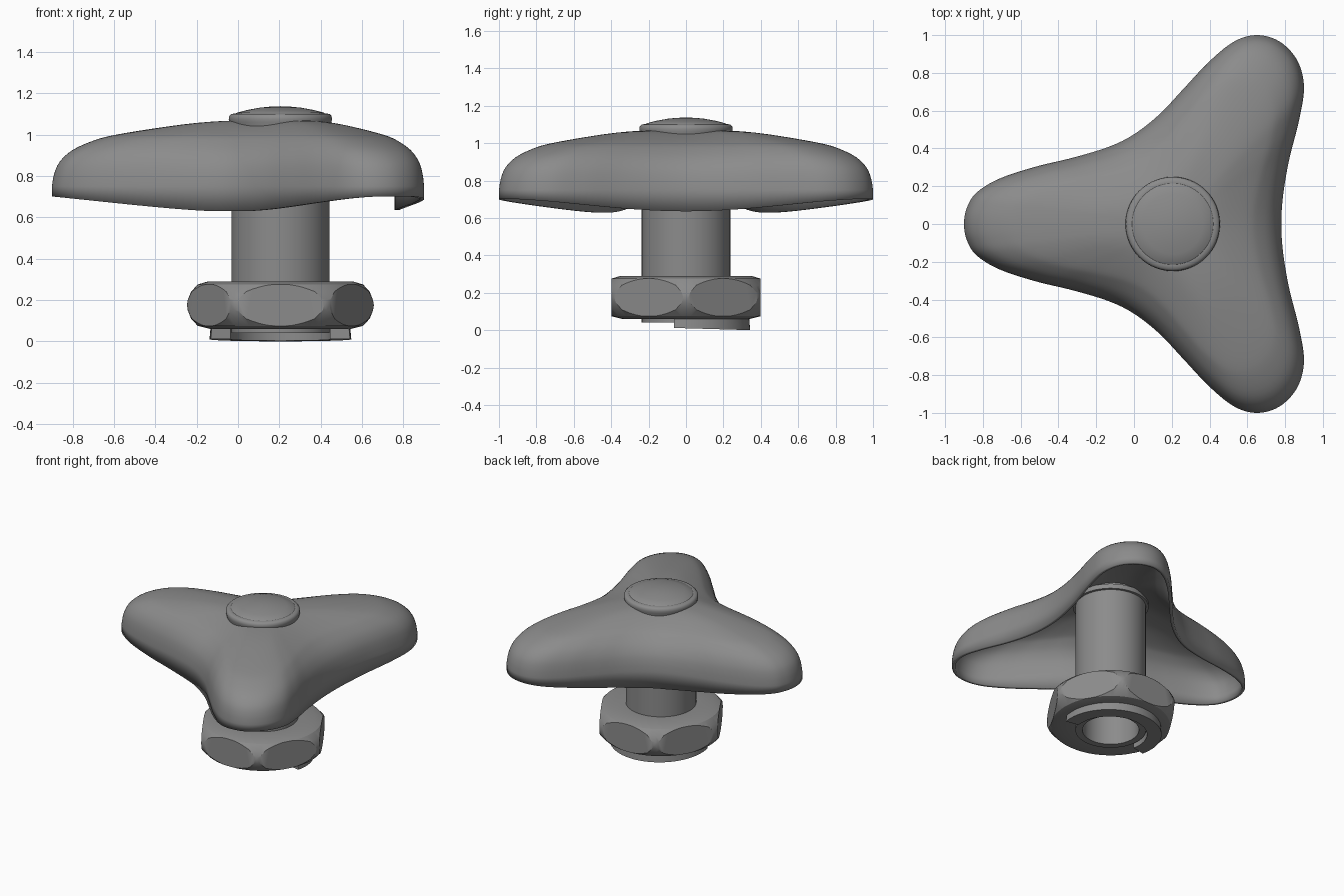
import bpy, bmesh
from math import sin, cos, pi, radians, hypot
from mathutils import Vector

if "Cube" in bpy.data.objects:
    bpy.data.objects.remove(bpy.data.objects["Cube"])

CX = 0.205  # axis of the hub
dark = bpy.data.materials.new("dark_grey")
dark.diffuse_color = (.26, .26, .26, 1)
dark.use_nodes = True
dark.node_tree.nodes["Principled BSDF"].inputs["Base Color"].default_value = dark.diffuse_color


def catmull(pts, n):
    """Smooth open curve through 2D points, n samples per span."""
    p = [Vector(a) for a in pts]
    p = [2 * p[0] - p[1]] + p + [2 * p[-1] - p[-2]]
    out = []
    for i in range(1, len(p) - 2):
        a, b, c, d = p[i - 1:i + 3]
        for k in range(n):
            t = k / n
            out.append(0.5 * (2 * b + (c - a) * t + (2 * a - 5 * b + 4 * c - d) * t * t
                              + (3 * b - a - 3 * c + d) * t ** 3))
    return out + [p[-2]]


def smooth(ob, angle=35):
    bpy.ops.object.select_all(action='DESELECT')
    ob.select_set(True)
    bpy.context.view_layer.objects.active = ob
    bpy.ops.object.shade_smooth_by_angle(angle=radians(angle))


def make(name, verts, faces):
    me = bpy.data.meshes.new(name)
    me.from_pydata(verts, [], faces)
    bm = bmesh.new()
    bm.from_mesh(me)
    bmesh.ops.remove_doubles(bm, verts=bm.verts, dist=1e-5)
    bmesh.ops.recalc_face_normals(bm, faces=bm.faces)
    bm.to_mesh(me)
    bm.free()
    me.materials.append(dark)
    ob = bpy.data.objects.new(name, me)
    bpy.context.collection.objects.link(ob)
    smooth(ob)
    return ob


def lathe(name, prof, closed=False, start=0, sweep=2 * pi, n=64):
    """Revolve (radius, z) points about the hub axis."""
    full = sweep > 6.28
    m = len(prof)
    rows = n if full else n + 1
    verts = []
    for i in range(rows):
        a = start + sweep * i / n
        verts += [(CX + r * cos(a), r * sin(a), z) for r, z in prof]
    faces = []
    for i in range(n):
        j = (i + 1) % rows
        for k in range(m if closed else m - 1):
            l = (k + 1) % m
            faces.append((i * m + k, j * m + k, j * m + l, i * m + l))
    if not full:
        faces += [tuple(range(m)), tuple(range(n * m, n * m + m))]
    return make(name, verts, faces)


# three-lobed handle shell: half outline (mirrored in y) swept inwards along a dome profile
half = [(-.9, 0), (-.885, .085), (-.835, .165), (-.713, .24), (-.522, .303), (-.316, .353),
        (-.13, .41), (0, .475), (.134, .58), (.266, .72), (.398, .86), (.53, .966), (.65, 1.0),
        (.769, .967), (.862, .87), (.9, .73), (.875, .554), (.822, .343), (.79, .157), (.78, 0)]
mirrored = [(half[1][0], -half[1][1])] + half + [(half[-2][0], -half[-2][1])]
side = catmull(mirrored, 6)[6:-6]
outline = list(side) + [Vector((p.x, -p.y)) for p in side[-2:0:-1]]
dome = catmull([(0, 1.07), (.2, 1.068), (.37, 1.056), (.55, 1.03), (.73, .997), (.82, .97),
                (.91, .925), (.965, .87), (.99, .81), (1, .75)], 3)
verts, faces = [], []
N = len(outline)
for s, z in dome[1:] + [Vector((1, 0))]:
    for p in outline:
        dx, dy = p.x - CX, p.y
        R = hypot(dx, dy)
        # valleys get a softer shoulder than lobe tips
        f = s - .65 * max(0, 1.105 / R - 1) * s ** 5 * (1 - s)
        rim = .63 + .07 * min(1, max(0, (R - .53) / .57))
        verts.append((CX + dx * f, dy * f, z if z else rim))
rows = len(verts) // N
for i in range(rows - 1):
    for j in range(N):
        k = (j + 1) % N
        faces.append((i * N + j, i * N + k, (i + 1) * N + k, (i + 1) * N + j))
verts.append((CX, 0, 1.07))
faces += [(j, (j + 1) % N, len(verts) - 1) for j in range(N)]
shell = make("handle_shell", verts, faces)
# make sure normals face outwards before thickening inwards
if max(shell.data.polygons, key=lambda f: f.center.z).normal.z < 0:
    shell.data.flip_normals()
sol = shell.modifiers.new("wall", 'SOLIDIFY')
sol.thickness = .022
sol.offset = -1

# round cap on top
lathe("top_cap", [(0, 1.03), (.24, 1.03), (.247, 1.06), (.25, 1.075), (.247, 1.09), (.238, 1.099),
                  (.222, 1.102), (.215, 1.102), (.21, 1.106), (.16, 1.119), (.1, 1.13),
                  (.05, 1.135), (0, 1.137)])

# stem with blind bore, and collar against the shell's ceiling
lathe("stem", [(0, 1.04), (.237, 1.04), (.237, .04), (.19, .04), (.19, .3), (0, .3)])
lathe("stem_collar", [(.23, .995), (.255, .995), (.255, 1.03), (.23, 1.03)], closed=True)

# hexagonal nut with rounded corners
nut = lathe("hex_nut", [(.236, .06), (.34, .06), (.4, .075), (.432, .11), (.448, .15), (.452, .175),
                        (.448, .2), (.432, .24), (.4, .275), (.35, .29), (.236, .29)], closed=True, n=96)
bpy.ops.mesh.primitive_cylinder_add(vertices=6, radius=.46, depth=1, location=(CX, 0, .175),
                                    rotation=(0, 0, pi / 2))
hexa = bpy.context.object
hexa.name = "hex_cutter"
hexa.hide_render = True
hexa.data.materials.append(dark)
cut = nut.modifiers.new("hex", 'BOOLEAN')
cut.operation = 'INTERSECT'
cut.solver = 'EXACT'
cut.object = hexa
dg = bpy.context.evaluated_depsgraph_get()
new = bpy.data.meshes.new_from_object(nut.evaluated_get(dg))
nut.modifiers.clear()
nut.data = new
bpy.data.objects.remove(hexa)
smooth(nut, 30)

# slightly tilted half washer below the nut
washer = lathe("half_washer", [(.245, .005), (.343, .005), (.338, .065), (.245, .065)], closed=True,
               start=radians(-11), sweep=radians(202), n=40)
for v in washer.data.vertices:
    if v.co.z < .03:
        v.co.z = .01 * (1 - max(-.07, v.co.y) / .343)
